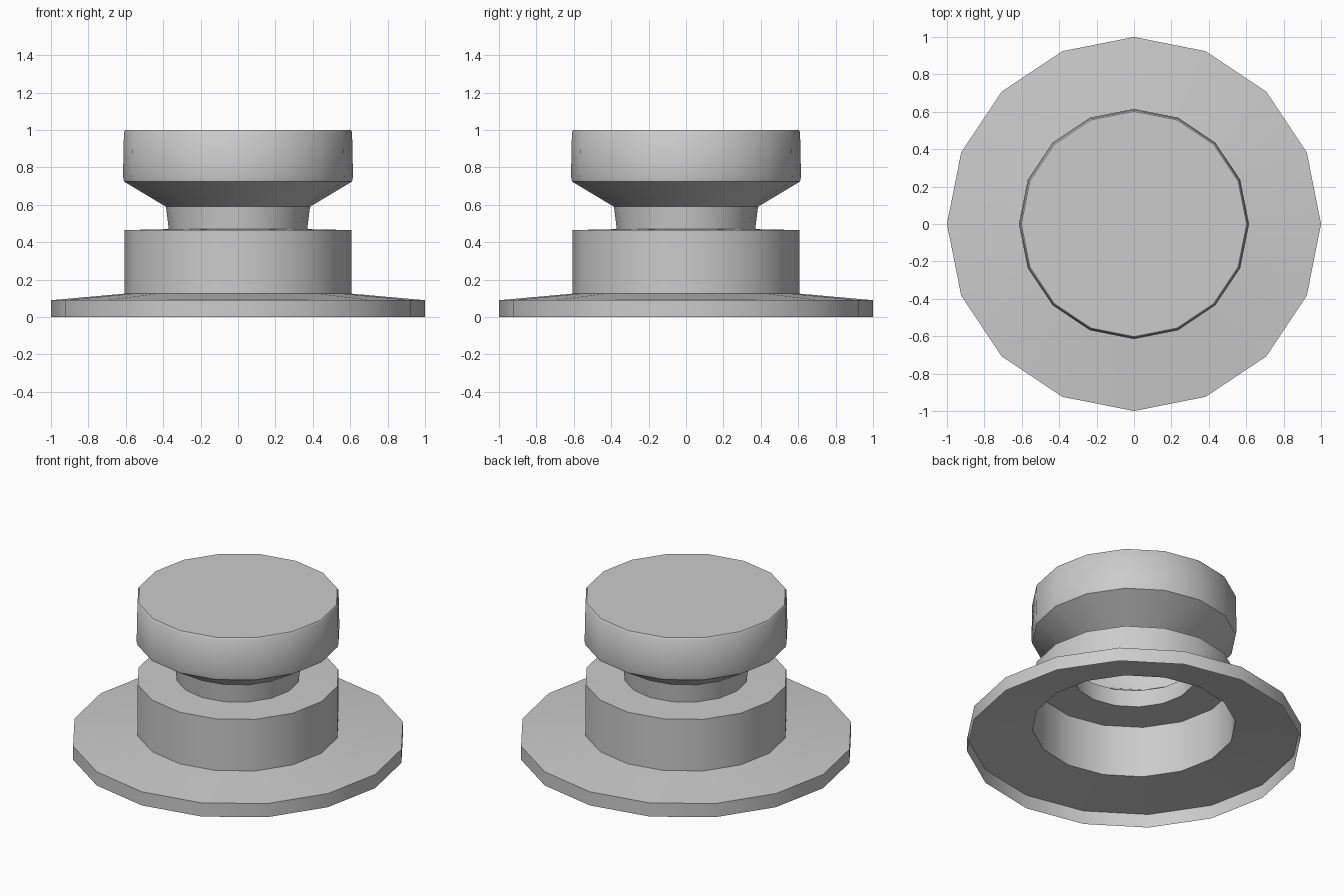
import bpy, bmesh
from math import cos, sin, tau, radians

if "Cube" in bpy.data.objects:
    bpy.data.objects.remove(bpy.data.objects["Cube"])

SIDES = 16


def lathe(name, profile):
    """Spin a (radius, height) profile about z; radius 0 closes with a fan."""
    bm = bmesh.new()
    rings = []
    for r, z in profile:
        n = SIDES if r else 1
        rings.append([bm.verts.new((r * cos(tau * i / SIDES), r * sin(tau * i / SIDES), z))
                      for i in range(n)])
    for a, b in zip(rings, rings[1:]):
        for i in range(SIDES):
            j = (i + 1) % SIDES
            if len(b) == 1:
                bm.faces.new((a[i], a[j], b[0]))
            else:
                bm.faces.new((a[i], a[j], b[j], b[i]))
    mesh = bpy.data.meshes.new(name)
    bm.to_mesh(mesh)
    bm.free()
    obj = bpy.data.objects.new(name, mesh)
    bpy.context.collection.objects.link(obj)
    bpy.ops.object.select_all(action='DESELECT')
    obj.select_set(True)
    bpy.context.view_layer.objects.active = obj
    bpy.ops.object.shade_smooth_by_angle(angle=radians(40))
    return obj


# Hollow thin-walled knob, open underneath: flange, barrel, neck, cap
lathe("flanged_knob", [
    (1.0, 0.0), (1.0, 0.09),        # flange rim
    (0.608, 0.125), (0.608, 0.465),  # barrel
    (0.37, 0.47), (0.385, 0.59),    # neck
    (0.61, 0.725), (0.615, 0.75),   # flared underside of cap
    (0.61, 0.99), (0.602, 1.0),     # cap side and eased edge
    (0.0, 1.0),                     # cap top
])
